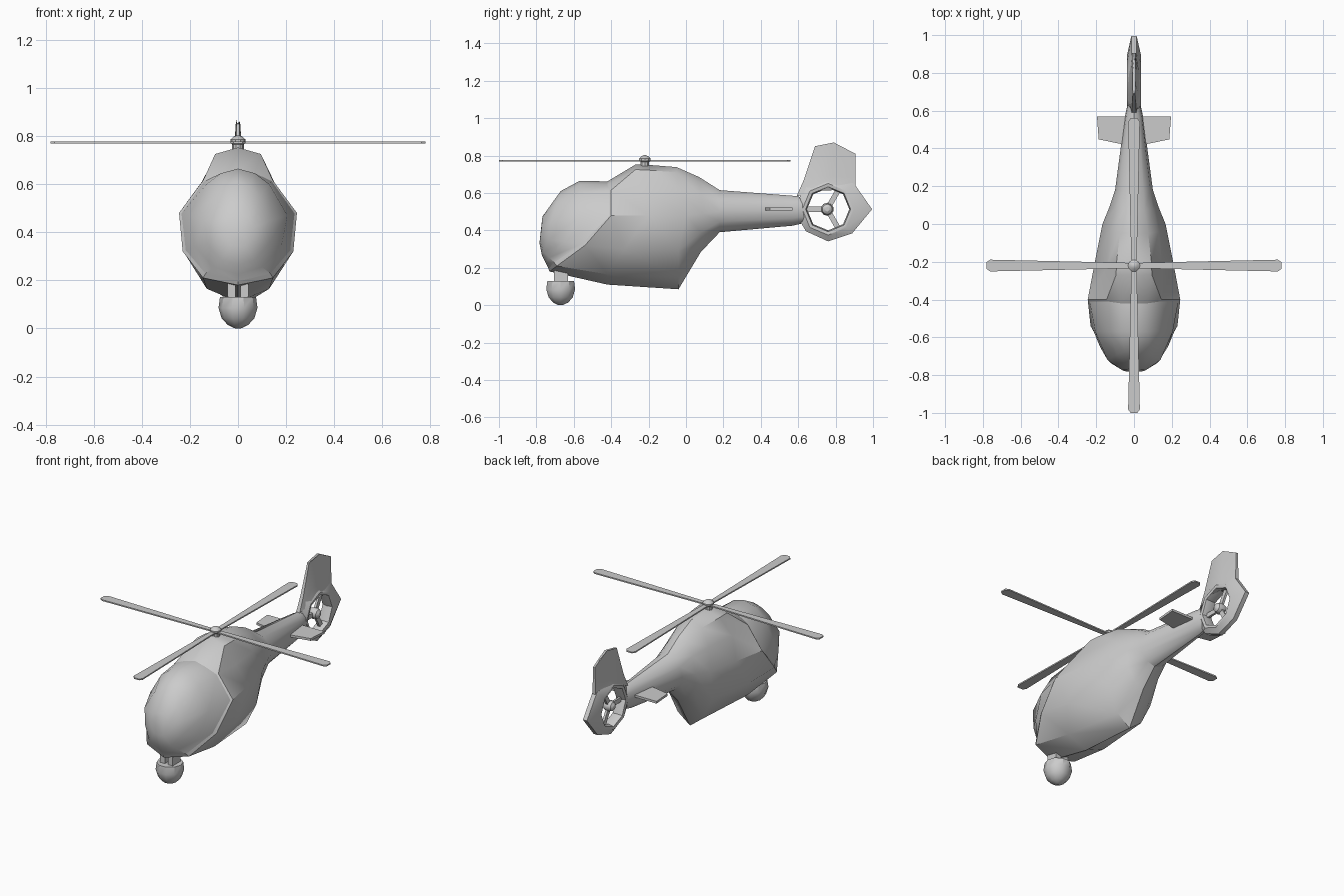
import bpy, math
from mathutils import Matrix, Vector

if "Cube" in bpy.data.objects:
    bpy.data.objects.remove(bpy.data.objects["Cube"])


def make(name, verts, faces, angle=35):
    me = bpy.data.meshes.new(name)
    me.from_pydata(verts, [], faces)
    import bmesh
    bm = bmesh.new()
    bm.from_mesh(me)
    bmesh.ops.recalc_face_normals(bm, faces=bm.faces)
    bm.to_mesh(me)
    bm.free()
    me.shade_smooth()
    me.set_sharp_from_angle(angle=math.radians(angle))
    ob = bpy.data.objects.new(name, me)
    bpy.context.collection.objects.link(ob)
    return ob


def full(half):
    """Mirror a half ring across x = 0 into a closed ring."""
    return half + [(-x, y, z) for x, y, z in reversed(half) if x > 0]


def loft(name, rings, cap0=True, cap1=True, closed=False, angle=35):
    n, m = len(rings[0]), len(rings)
    verts = [p for r in rings for p in r]
    faces = []
    for i in range(m if closed else m - 1):
        for j in range(n):
            a, b, k = i * n, (i + 1) % m * n, (j + 1) % n
            faces.append((a + j, a + k, b + k, b + j))
    if not closed:
        if cap0:
            faces.append(tuple(range(n)))
        if cap1:
            faces.append(tuple(range((m - 1) * n, m * n)))
    return make(name, verts, faces, angle)


def lathe(name, profile, centre, sides, axis='Z'):
    rot = Matrix.Rotation(math.pi / 2, 3, 'Y') if axis == 'X' else Matrix.Identity(3)
    rings = []
    for r, h in profile:
        ring = []
        for i in range(sides):
            a = math.tau * i / sides
            p = rot @ Vector((r * math.cos(a), r * math.sin(a), h))
            ring.append(tuple(p + Vector(centre)))
        rings.append(ring)
    return loft(name, rings)


def box(name, size, matrix):
    v = [tuple(matrix @ Vector((sx * size[0] / 2, sy * size[1] / 2, sz * size[2] / 2)))
         for sz in (-1, 1) for sx, sy in ((-1, -1), (1, -1), (1, 1), (-1, 1))]
    return loft(name, [v[:4], v[4:]])


# canopy rim shared by the fuselage and the glass
rim = full([(0, -.42, .662), (.07, -.42, .645), (.14, -.41, .612), (.235, -.41, .478),
            (.217, -.56, .325), (.135, -.705, .228), (0, -.735, .195)])


def section(top, bottom, w, y):
    """Rounded upright section of the tail boom."""
    c, h = (top + bottom) / 2, (top - bottom) / 2
    return full([(round(w * math.sin(math.pi * i / 6), 5), y, c + h * math.cos(math.pi * i / 6))
                 for i in range(7)])


# fuselage and tail boom
loft("fuselage", [
    rim,
    full([(0, -.27, .752), (.095, -.27, .725), (.145, -.40, .615), (.245, -.40, .48),
          (.23, -.54, .32), (.145, -.69, .21), (0, -.73, .18)]),
    full([(0, -.2, .75), (.092, -.2, .722), (.15, -.24, .61), (.207, -.2, .48),
          (.215, -.33, .30), (.13, -.42, .165), (0, -.42, .11)]),
    full([(0, -.05, .738), (.075, -.05, .71), (.13, -.04, .61), (.167, 0, .48),
          (.155, -.04, .29), (.085, -.04, .15), (0, -.04, .085)]),
    full([(0, .07, .685), (.055, .07, .66), (.1, .08, .59), (.13, .09, .49),
          (.11, .08, .39), (.06, .08, .32), (0, .08, .285)]),
    section(.615, .39, .1, .18),
    section(.585, .425, .048, .57),
    section(.575, .44, .034, .635)], cap0=False)

# glass canopy
loft("canopy", [
    rim,
    full([(0, -.57, .664), (.07, -.57, .645), (.13, -.57, .6), (.205, -.57, .47),
          (.18, -.65, .34), (.1, -.73, .255), (0, -.75, .225)]),
    full([(0, -.67, .61), (.05, -.675, .59), (.09, -.69, .55), (.14, -.72, .45),
          (.125, -.735, .35), (.07, -.762, .285), (0, -.77, .265)]),
    full([(0, -.767, .475), (.025, -.768, .47), (.045, -.77, .455), (.065, -.772, .42),
          (.055, -.778, .37), (.03, -.782, .345), (0, -.784, .335)])], cap0=False)

# fan shroud: eight-sided ring with a thin outer edge
cy, cz = .76, .513
outer = [.235, .195, .16, .17, .19, .167, .172, .182]
rings = []
for i, ro in enumerate(outer):
    a = math.tau * i / 8
    prof = [(.12, .033), (.138, .036), (ro, .014), (ro, -.014), (.138, -.036), (.12, -.033), (.113, 0)]
    rings.append([(x, cy + r * math.cos(a), cz + r * math.sin(a)) for r, x in prof])
loft("fan_shroud", rings, closed=True, angle=40)

# tail fin
loft("tail_fin", [
    full([(.012, .59, .58), (.033, .675, .61), (.034, .76, .64), (.012, .905, .62)]),
    full([(.01, .63, .67), (.02, .70, .69), (.02, .79, .69), (.01, .905, .68)]),
    full([(.006, .69, .85), (.008, .74, .86), (.008, .79, .87), (.006, .905, .81)])])

# tail fan
lathe("fan_hub", [(.012, -.035), (.027, -.025), (.035, 0), (.027, .025), (.012, .035)],
      (0, cy - .005, cz), 10, 'X')
for i in range(3):
    m = (Matrix.Translation((0, cy - .005, cz)) @ Matrix.Rotation(math.pi + i * math.tau / 3, 4, 'X')
         @ Matrix.Translation((0, .07, 0)))
    box("fan_blade_%d" % i, (.014, .1, .028), m)

# horizontal stabilisers
for s, side in ((1, "right"), (-1, "left")):
    plan = [(.03, .42), (.075, .425), (.187, .448), (.196, .57), (.03, .57)]
    loft("stabiliser_" + side, [[(s * x, y, z) for x, y in plan] for z in (.507, .521)])

# main rotor
ry, rz = -.22, .773
lathe("rotor_mast", [(.024, .73), (.024, .765), (.032, .775), (.032, .785), (.018, .797), (.006, .802)],
      (0, ry, 0), 10)
half = [(.01, .014), (.1, .016), (.4, .023), (.762, .031), (.78, .018)]
plan = half + [(r, -w) for r, w in reversed(half)]
for i in range(4):
    rot = Matrix.Translation((0, ry, rz)) @ Matrix.Rotation(i * math.pi / 2, 4, 'Z')
    loft("rotor_blade_%d" % i, [[tuple(rot @ Vector((r, w, h))) for r, w in plan] for h in (-.004, .004)])

# camera ball and its fork
lathe("camera_ball", [(.012, 0), (.042, .014), (.068, .042), (.081, .085), (.075, .13)], (0, -.67, 0), 10)
for s, side in ((1, "right"), (-1, "left")):
    box("camera_fork_" + side, (.034, .075, .09), Matrix.Translation((s * .027, -.668, .165)))
